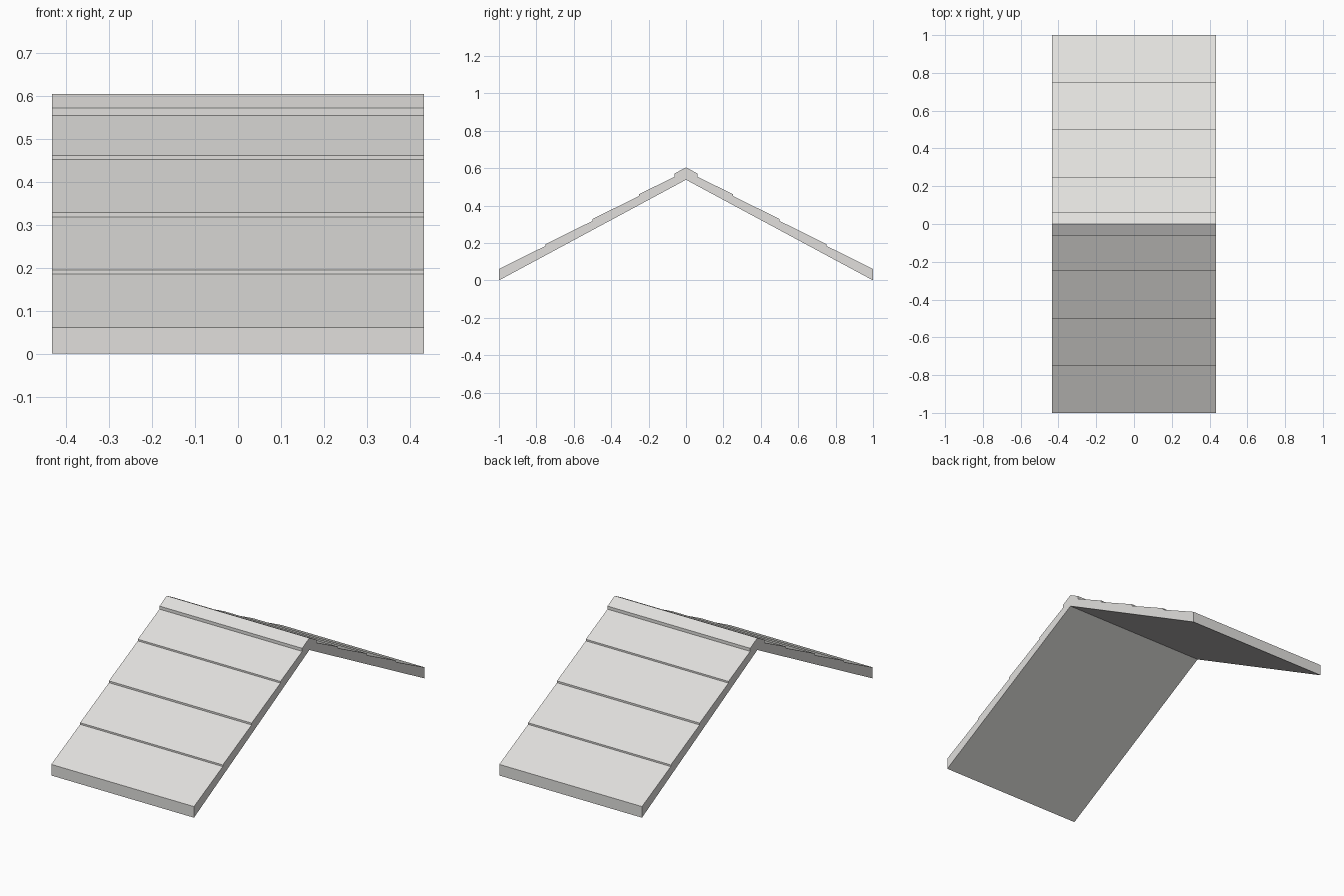
import bpy

if "Cube" in bpy.data.objects:
    bpy.data.objects.remove(bpy.data.objects["Cube"])

HALF_WIDTH = 0.433

mat = bpy.data.materials.new("light grey")
mat.diffuse_color = (0.75, 0.74, 0.72, 1)
mat.use_nodes = True
mat.node_tree.nodes["Principled BSDF"].inputs["Base Color"].default_value = mat.diffuse_color

# stepped top profile from eave to just before the ridge (y, z)
slope = [(-1, 0.0), (-1, 0.061),
         (-0.75, 0.185), (-0.75, 0.194),
         (-0.5, 0.318), (-0.5, 0.328),
         (-0.25, 0.452), (-0.25, 0.461),
         (-0.062, 0.554), (-0.062, 0.571)]

# mirror about the ridge, close along the underside apex
profile = slope + [(0, 0.604)] + [(-y, z) for y, z in reversed(slope)] + [(0, 0.538)]
n = len(profile)

# extrude the profile along x
verts = [(x, y, z) for x in (-HALF_WIDTH, HALF_WIDTH) for y, z in profile]
faces = [(i, (i + 1) % n, n + (i + 1) % n, n + i) for i in range(n)]

# gable ends, split at the ridge so each half is a clean strip
r = len(slope)
for left in (list(range(0, r + 1)) + [n - 1], list(range(r, n))):
    faces.append(tuple(reversed(left)))
    faces.append(tuple(i + n for i in left))

mesh = bpy.data.meshes.new("gable_roof")
mesh.from_pydata(verts, [], faces)
mesh.materials.append(mat)

# make normals point outward
import bmesh
bm = bmesh.new()
bm.from_mesh(mesh)
bmesh.ops.recalc_face_normals(bm, faces=bm.faces)
bm.to_mesh(mesh)
bm.free()

roof = bpy.data.objects.new("gable_roof", mesh)
bpy.context.collection.objects.link(roof)
